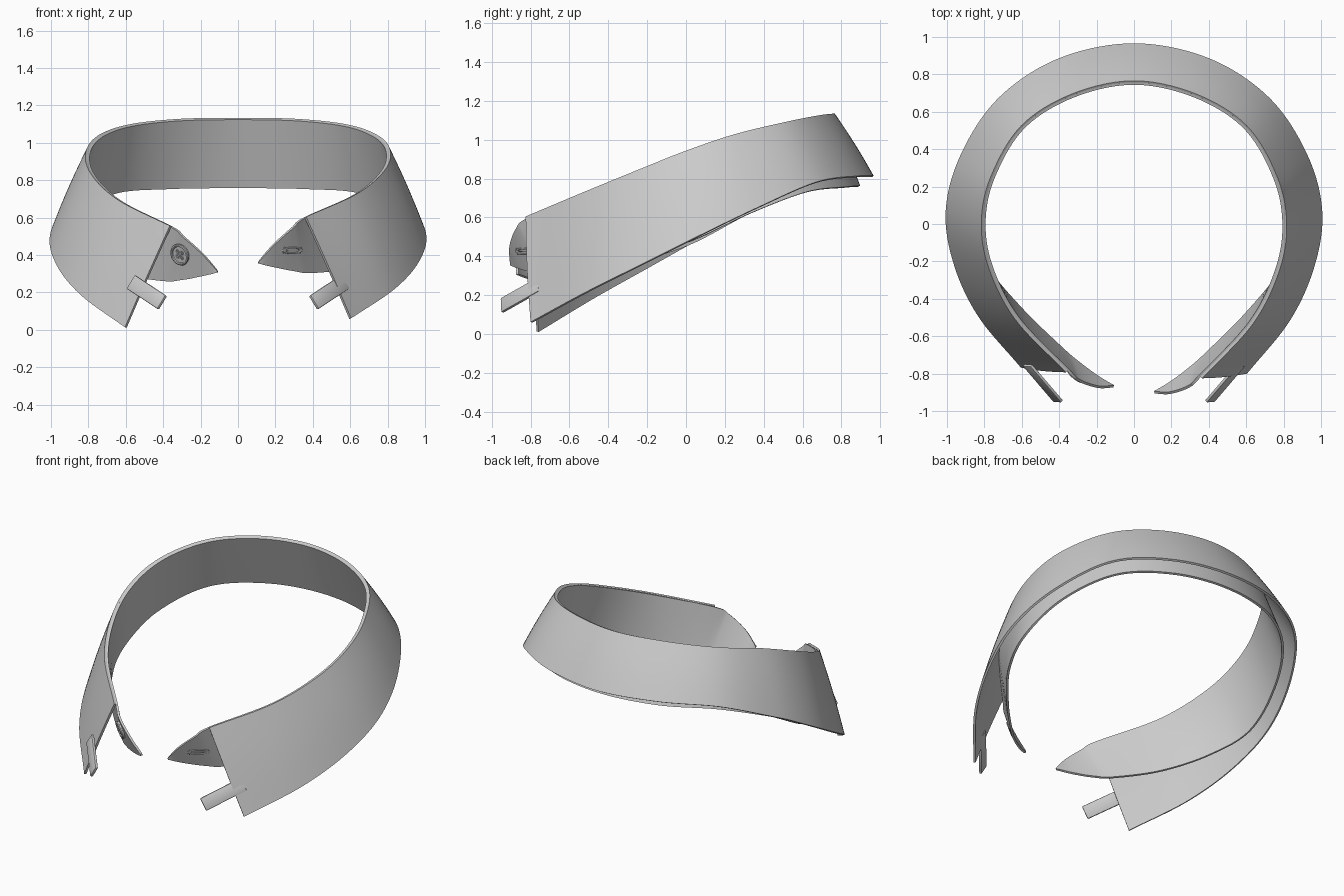
import bpy, bmesh, math
from mathutils import Vector, Matrix
from mathutils.bvhtree import BVHTree

if "Cube" in bpy.data.objects:
    bpy.data.objects.remove(bpy.data.objects["Cube"])

# Half-profiles from centre back to front (mirrored for the other half)
FOLD = [(0, .76, 1.13), (.33, .69, 1.123), (.60, .52, 1.09), (.76, .25, 1.025), (.81, 0, .94),
        (.77, -.25, .84), (.63, -.53, .725), (.36, -.82, .603)]
LEAF_EDGE = [(0, .96, .81), (.40, .88, .81), (.72, .67, .78), (.92, .37, .65), (1.0, .07, .505),
             (.96, -.22, .36), (.83, -.51, .215), (.60, -.795, .06)]
TAB_TOP = [(.29, -.87, .545), (.19, -.903, .455), (.11, -.90, .365)]
STAND_EDGE = [(0, .89, .76), (.37, .82, .755), (.66, .62, .73), (.84, .33, .62), (.89, .03, .48),
              (.79, -.24, .40), (.60, -.48, .33), (.39, -.69, .305), (.30, -.77, .315),
              (.20, -.845, .335), (.11, -.90, .355)]


def settle(p):
    """The button side hangs slightly lower and further back at the front."""
    if p.x < 0:
        w = min(max((.3 - p.y) / 1.1, 0), 1)
        p = p + Vector((0, .032 * w, -.048 * w))
    return p


def curve(half, steps=10):
    """Smooth symmetric curve through the half profile and its mirror."""
    pts = [Vector((-x, y, z)) for x, y, z in reversed(half[1:])] + [Vector(p) for p in half]
    pts = [2 * pts[0] - pts[1]] + pts + [2 * pts[-1] - pts[-2]]
    out = []
    for i in range(1, len(pts) - 2):
        a, b, c, d = pts[i - 1:i + 3]
        for k in range(steps):
            t = k / steps
            out.append(.5 * (2 * b + (c - a) * t + (2 * a - 5 * b + 4 * c - d) * t * t
                             + (3 * b - a - 3 * c + d) * t ** 3))
    out.append(pts[-2])
    return [settle(p) for p in out]


def select(ob):
    bpy.ops.object.select_all(action='DESELECT')
    ob.select_set(True)
    bpy.context.view_layer.objects.active = ob


def finish(ob, angle=40):
    select(ob)
    for m in list(ob.modifiers):
        bpy.ops.object.modifier_apply(modifier=m.name)
    bpy.ops.object.shade_smooth_by_angle(angle=math.radians(angle))


def band(name, top, bottom, thick, bulge=0, rows=8):
    """Cloth strip lofted between two edge curves."""
    verts, faces = [], []
    n = len(top)
    for r in range(rows + 1):
        t = r / rows
        for a, b in zip(top, bottom):
            out = Vector((a.x, a.y, 0)).normalized() * bulge * math.sin(math.pi * t)
            verts.append(a.lerp(b, t) + out)
    for r in range(rows):
        for i in range(n - 1):
            k = r * n + i
            faces.append((k, k + 1, k + n + 1, k + n))
    me = bpy.data.meshes.new(name)
    me.from_pydata(verts, [], faces)
    ob = bpy.data.objects.new(name, me)
    bpy.context.collection.objects.link(ob)
    m = ob.modifiers.new("thickness", 'SOLIDIFY')
    m.thickness, m.offset = thick, 0
    finish(ob)
    return ob


# Folded-over collar leaf
band("collar_leaf", curve(FOLD), curve(LEAF_EDGE), .014, .006)

# Inner stand running into the two front tabs
inner_fold = [(x * .988, y * .988, z - .004) for x, y, z in FOLD]
stand = band("collar_stand", curve(inner_fold + TAB_TOP), curve(STAND_EDGE), .014)

# Collar stays poking out of the leaf points
for s, side in ((1, "right"), (-1, "left")):
    a, b = Vector((.57 * s, -.755, .255)), Vector((.405 * s, -.948, .146))
    d = (b - a).normalized()
    w = Vector((-.05 * s, -.01, .07))
    w = (w - d * w.dot(d)).normalized()
    rot = Matrix((d, w, d.cross(w))).transposed().to_4x4()
    bm = bmesh.new()
    bmesh.ops.create_cube(bm, size=1, matrix=Matrix.Translation((a + b) / 2) @ rot
                          @ Matrix.Diagonal(((b - a).length, .085, .018, 1)))
    me = bpy.data.meshes.new("collar_stay_" + side)
    bm.to_mesh(me)
    ob = bpy.data.objects.new(me.name, me)
    bpy.context.collection.objects.link(ob)
    m = ob.modifiers.new("round", 'BEVEL')
    m.width, m.segments = .006, 2
    finish(ob)

tree = BVHTree.FromPolygons([v.co for v in stand.data.vertices],
                            [p.vertices[:] for p in stand.data.polygons])


def on_tab(x, z):
    """Frame lying on the outside of a front tab."""
    loc, nor, _, _ = tree.ray_cast(Vector((x, -2, z)), Vector((0, 1, 0)))
    if nor.y > 0:
        nor = -nor
    return Matrix.Translation(loc) @ nor.to_track_quat('Z', 'Y').to_matrix().to_4x4()


def place(name, frame, local):
    ob = bpy.context.object
    ob.name = name
    ob.matrix_world = frame @ local
    finish(ob)


def ring(name, frame, radius, tube, pos, scale=(1, 1, 1)):
    bpy.ops.mesh.primitive_torus_add(major_radius=radius, minor_radius=tube,
                                     major_segments=28, minor_segments=8)
    place(name, frame, Matrix.Translation(pos) @ Matrix.Diagonal((*scale, 1)))


def bar(name, frame, size, pos, turn=0):
    bpy.ops.mesh.primitive_cube_add(size=1)
    place(name, frame, Matrix.Translation(pos) @ Matrix.Rotation(turn, 4, 'Z')
          @ Matrix.Diagonal((*size, 1)))


# Button with rim, four holes and crossed thread
f = on_tab(-.305, .405)
bpy.ops.mesh.primitive_cylinder_add(vertices=32, radius=.056, depth=.012)
place("button_disc", f, Matrix.Translation((0, 0, .006)))
ring("button_rim", f, .052, .008, (0, 0, .012))
for i in range(4):
    a = math.radians(30 + 90 * i)
    ring("button_hole", f, .009, .003, (.02 * math.cos(a), .02 * math.sin(a), .012))
for i in range(2):
    bar("button_thread", f, (.045, .007, .006), (0, 0, .015), math.radians(30 + 90 * i))

# Stitched buttonhole
f = on_tab(.29, .425)
ring("buttonhole_stitching", f, .016, .004, (0, 0, .002), (3.6, 1, 1))
bar("buttonhole_slit", f, (.1, .005, .006), (0, 0, .002))
for s in (-1, 1):
    bar("buttonhole_end", f, (.006, .034, .008), (.056 * s, 0, .002))
